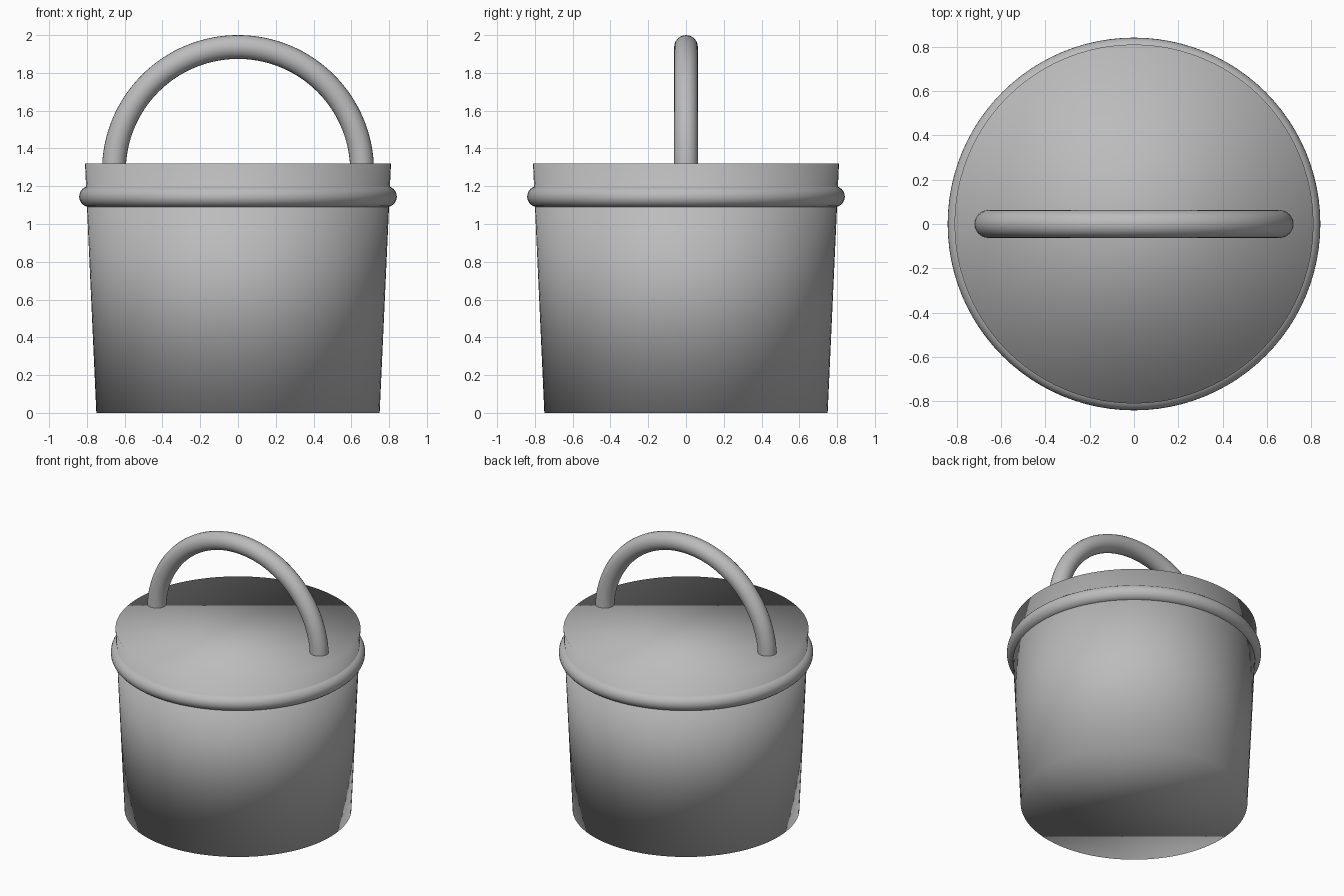
import bpy, bmesh, math

if "Cube" in bpy.data.objects:
    bpy.data.objects.remove(bpy.data.objects["Cube"])

grey = bpy.data.materials.new("mid_grey")
grey.diffuse_color = (0.5, 0.5, 0.5, 1.0)
grey.use_nodes = True
grey.node_tree.nodes["Principled BSDF"].inputs["Base Color"].default_value = grey.diffuse_color


def add_object(name, bm):
    """Turn a bmesh into a smooth-shaded grey object."""
    bmesh.ops.recalc_face_normals(bm, faces=bm.faces)
    for f in bm.faces:
        f.smooth = True
    mesh = bpy.data.meshes.new(name)
    bm.to_mesh(mesh)
    bm.free()
    mesh.materials.append(grey)
    obj = bpy.data.objects.new(name, mesh)
    bpy.context.collection.objects.link(obj)
    return obj


def ring(name, major, minor, z, upright=False, arc=2 * math.pi, steps=96, sides=24):
    """Sweep a round section around a circle, flat or standing upright."""
    bm = bmesh.new()
    closed = arc > 6.28
    rows = []
    for i in range(steps if closed else steps + 1):
        a = arc * i / steps
        row = []
        for j in range(sides):
            b = 2 * math.pi * j / sides
            r = major + minor * math.cos(b)
            u, v, w = r * math.cos(a), r * math.sin(a), minor * math.sin(b)
            row.append(bm.verts.new((u, w, z + v) if upright else (u, v, z + w)))
        rows.append(row)
    for i in range(steps):
        p, q = rows[i], rows[(i + 1) % len(rows)]
        for j in range(sides):
            k = (j + 1) % sides
            bm.faces.new((p[j], p[k], q[k], q[j]))
    if not closed:
        bm.faces.new(rows[0])
        bm.faces.new(rows[-1])
    return add_object(name, bm)


# Tapered closed body with flat top and bottom
bm = bmesh.new()
bmesh.ops.create_cone(bm, cap_ends=True, cap_tris=False, segments=96,
                      radius1=0.75, radius2=0.81, depth=1.32)
bmesh.ops.translate(bm, verts=bm.verts, vec=(0, 0, 0.66))
add_object("bucket_body", bm)

# Rounded band below the rim
ring("rim_band", 0.785, 0.056, 1.145)

# Arched carrying handle, its ends sunk into the top
ring("handle", 0.657, 0.063, 1.28, upright=True, arc=math.pi, steps=64)
